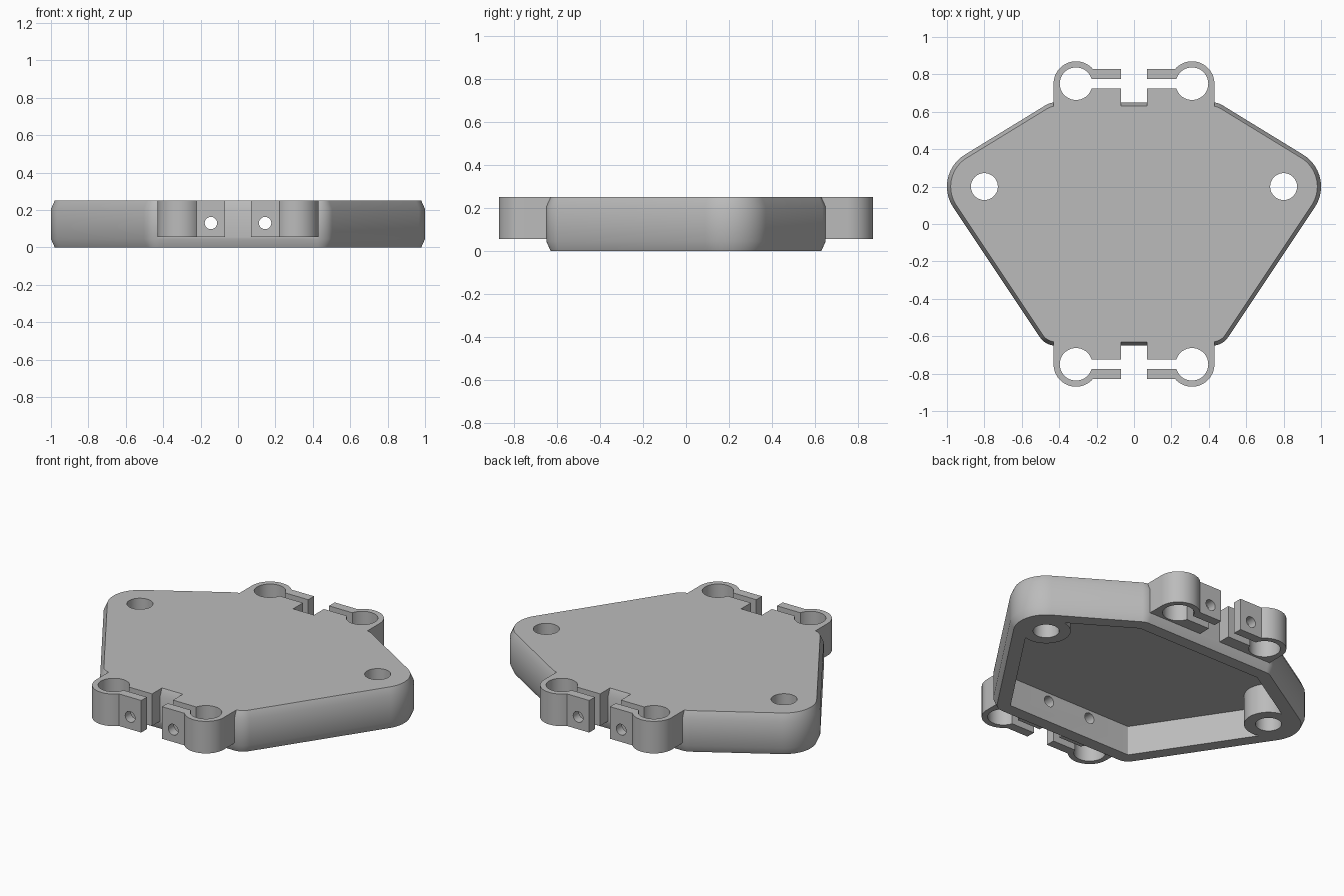
import bpy, bmesh
from math import sin, cos, asin, pi, radians, degrees
from mathutils import Matrix

cube = bpy.data.objects.get("Cube")
if cube:
    bpy.data.objects.remove(cube, do_unlink=True)

grey = bpy.data.materials.new("plain grey")
grey.use_nodes = True
colour = (0.5, 0.5, 0.5, 1)
grey.diffuse_color = colour
grey.node_tree.nodes["Principled BSDF"].inputs["Base Color"].default_value = colour

HEIGHT = 0.25
EAR, EAR_R = (0.8, 0.2), 0.2          # side screw ears
CORNER, CORNER_R = (0.42, 0.55), 0.1  # front and back corners


def arc(cx, cy, r, start, end, steps):
    angles = [radians(start + (end - start) * i / steps) for i in range(steps + 1)]
    return [(cx + r * cos(a), cy + r * sin(a)) for a in angles]


def outline(inset):
    """Rounded six-sided plate outline, moved inward by inset."""
    cx, cy = CORNER
    r = CORNER_R - inset
    right = arc(cx, -cy, r, -90, -33.7, 10)
    right += arc(*EAR, EAR_R - inset, -33.7, 58.6, 20)
    right += arc(cx, cy, r, 58.6, 90, 8)
    return right + [(-x, y) for x, y in reversed(right)]


def loft(name, rings):
    """Closed solid through (outline, z) rings with equal point counts."""
    bm = bmesh.new()
    loops = [[bm.verts.new((x, y, z)) for x, y in pts] for pts, z in rings]
    n = len(loops[0])
    for low, high in zip(loops, loops[1:]):
        for i in range(n):
            j = (i + 1) % n
            bm.faces.new((low[i], low[j], high[j], high[i]))
    bm.faces.new(loops[0][::-1])
    bm.faces.new(loops[-1])
    bmesh.ops.recalc_face_normals(bm, faces=bm.faces)
    return finish(name, bm)


def cylinder(name, radius, depth, matrix, sides=48):
    bm = bmesh.new()
    bmesh.ops.create_cone(bm, cap_ends=True, segments=sides, radius1=radius,
                          radius2=radius, depth=depth, matrix=matrix)
    return finish(name, bm)


def finish(name, bm):
    mesh = bpy.data.meshes.new(name)
    bm.to_mesh(mesh)
    bm.free()
    mesh.materials.append(grey)
    obj = bpy.data.objects.new(name, mesh)
    bpy.context.collection.objects.link(obj)
    return obj


def combine(target, tool, operation):
    mod = target.modifiers.new("combine", 'BOOLEAN')
    mod.operation, mod.solver, mod.object = operation, 'EXACT', tool
    bpy.context.view_layer.objects.active = target
    bpy.ops.object.modifier_apply(modifier=mod.name)
    bpy.data.objects.remove(tool, do_unlink=True)


# Chamfered plate with a hollow underside
plate = loft("mounting_plate", [(outline(0.02), 0), (outline(0), 0.045),
                                (outline(0), HEIGHT - 0.045), (outline(0.02), HEIGHT)])
cavity = outline(0.095)
combine(plate, loft("cavity", [(cavity, -0.1), (cavity, 0.18)]), 'DIFFERENCE')

# Bosses under the side screw holes
for s in (-1, 1):
    place = Matrix.Translation((s * EAR[0], EAR[1], 0.105))
    combine(plate, cylinder("boss", 0.135, 0.21, place), 'UNION')

# Four split rod clamps, each one open-ring profile with two jaws
cx, cy, outer, bore, slot, jaw, end = 0.31, 0.75, 0.12, 0.087, 0.025, 0.08, 0.07
a = 180 - degrees(asin(jaw / outer))
b = 180 - degrees(asin(slot / bore))
profile = [(end, 0.6), (cx + outer, 0.6)]
profile += arc(cx, cy, outer, 0, a, 24)
profile += [(end, cy + jaw), (end, cy + slot)]
profile += arc(cx, cy, bore, b, -b, 44)
profile += [(end, cy - slot)]
for sx in (-1, 1):
    for sy in (-1, 1):
        pts = [(sx * x, sy * y) for x, y in profile]
        combine(plate, loft("rod_clamp", [(pts, 0.055), (pts, HEIGHT)]), 'UNION')

# Side screw holes and the clamp screw holes running front to back
for s in (-1, 1):
    place = Matrix.Translation((s * EAR[0], EAR[1], 0.1))
    combine(plate, cylinder("ear_drill", 0.072, 1, place), 'DIFFERENCE')
    place = Matrix.Translation((s * 0.145, 0, 0.13)) @ Matrix.Rotation(pi / 2, 4, 'X')
    combine(plate, cylinder("clamp_drill", 0.033, 3, place, 24), 'DIFFERENCE')

bpy.ops.object.select_all(action='DESELECT')
plate.select_set(True)
bpy.context.view_layer.objects.active = plate
bpy.ops.object.shade_smooth_by_angle(angle=radians(30))
